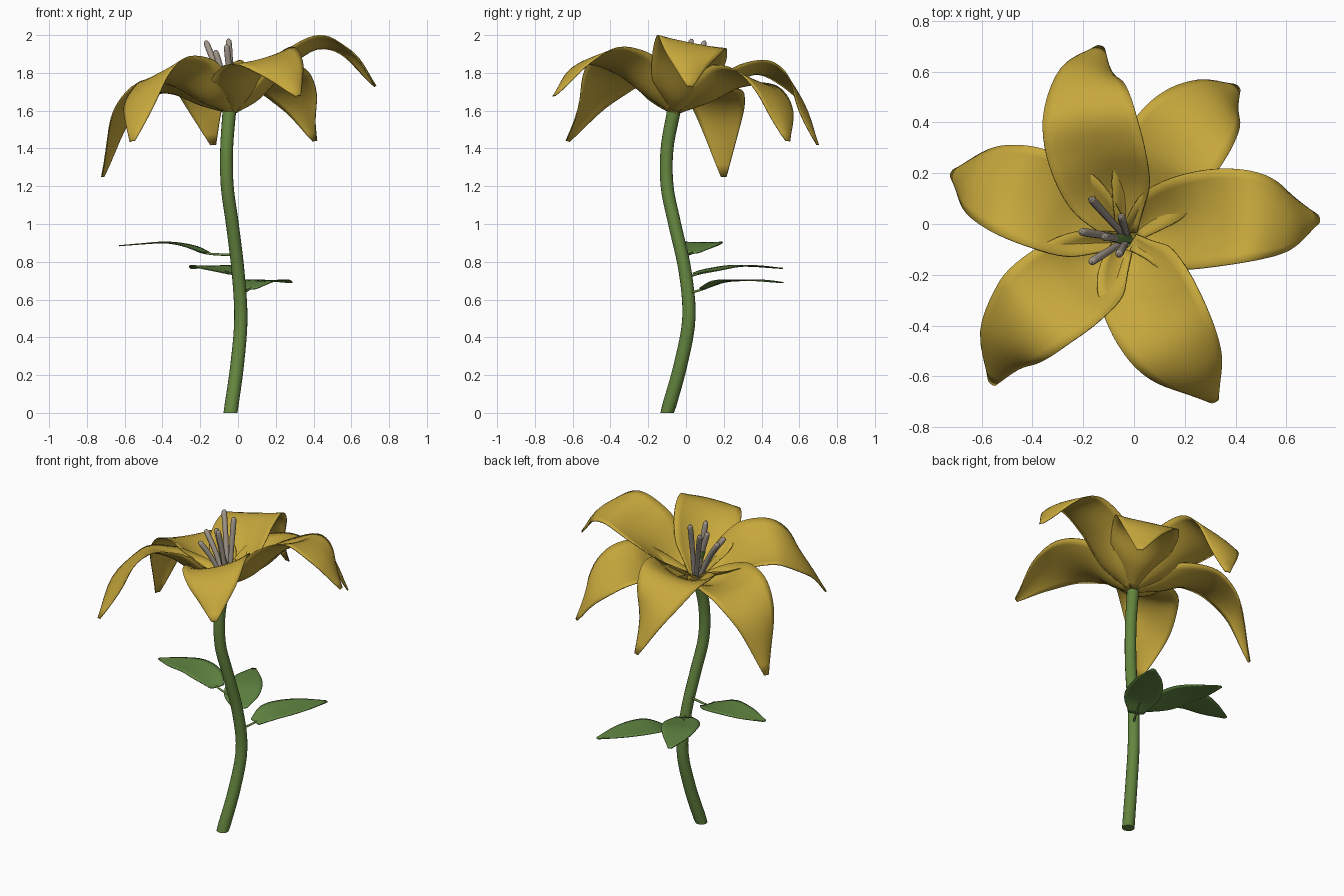
import bpy, math
from mathutils import Vector

if "Cube" in bpy.data.objects:
    bpy.data.objects.remove(bpy.data.objects["Cube"])


def material(name, rgb):
    m = bpy.data.materials.new(name)
    m.diffuse_color = (*rgb, 1)
    m.use_nodes = True
    m.node_tree.nodes["Principled BSDF"].inputs["Base Color"].default_value = m.diffuse_color
    return m


PETAL = material("petal_yellow", (0.57, 0.39, 0.045))
GREEN = material("stem_green", (0.13, 0.24, 0.05))
LEAF = material("leaf_green", (0.12, 0.24, 0.055))
GREY = material("stamen_grey", (0.36, 0.31, 0.26))


def smooth_path(pts, per):
    """Catmull-Rom through points of any dimension."""
    p = [Vector(q) for q in pts]
    p = [2 * p[0] - p[1]] + p + [2 * p[-1] - p[-2]]
    out = []
    for i in range(1, len(p) - 2):
        a, b, c, d = p[i - 1:i + 3]
        for k in range(per):
            t = k / per
            out.append(0.5 * (2 * b + (c - a) * t + (2 * a - 5 * b + 4 * c - d) * t * t
                              + (3 * b - a - 3 * c + d) * t ** 3))
    return out + [p[-2]]


def tangent(path, i):
    a, b = path[max(i - 1, 0)], path[min(i + 1, len(path) - 1)]
    return Vector((b - a)[:3]).normalized()


def make(name, verts, faces, mat, thick=0):
    me = bpy.data.meshes.new(name)
    me.from_pydata(verts, [], faces)
    me.materials.append(mat)
    ob = bpy.data.objects.new(name, me)
    bpy.context.collection.objects.link(ob)
    if thick:
        s = ob.modifiers.new("thickness", 'SOLIDIFY')
        s.thickness, s.offset = thick, 0
    bpy.ops.object.select_all(action='DESELECT')
    ob.select_set(True)
    bpy.context.view_layer.objects.active = ob
    bpy.ops.object.shade_smooth_by_angle(angle=math.radians(50))
    return ob


def tube(name, pts, mat, per=6, sides=16):
    """Round tube along (x, y, z, radius) points, capped at both ends."""
    path = smooth_path(pts, per)
    verts = []
    for i, p in enumerate(path):
        q = Vector((0, 0, 1)).rotation_difference(tangent(path, i))
        for k in range(sides):
            a = 2 * math.pi * k / sides
            v = Vector(p[:3]) + q @ Vector((math.cos(a), math.sin(a), 0)) * p[3]
            v.z = 0 if i == 0 and p[2] == 0 else max(v.z, 0)
            verts.append(v)
    n = len(path)
    faces = [(r * sides + k, r * sides + (k + 1) % sides,
              (r + 1) * sides + (k + 1) % sides, (r + 1) * sides + k)
             for r in range(n - 1) for k in range(sides)]
    faces += [tuple(reversed(range(sides))), tuple(range((n - 1) * sides, n * sides))]
    return make(name, verts, faces, mat)


def blade(name, mid, widths, mat, cup=(0, 0), roll=0, cols=10, per=5):
    """Petal or leaf: a strip along its midline, cupped and rolled across its width."""
    path = smooth_path([(*m, w) for m, w in zip(mid, widths)], per)
    n, verts = len(path), []
    for i, p in enumerate(path):
        t = tangent(path, i)
        side = Vector((-t.y, t.x, 0)).normalized()
        normal = t.cross(side)
        f = i / (n - 1)
        c = cup[1] + (cup[0] - cup[1]) * (1 - f) ** 1.3
        tilt = roll * min(1, f * 2.5)
        for k in range(cols + 1):
            u = 2 * k / cols - 1
            verts.append(Vector(p[:3]) + p[3] * (side * u + normal * (c * u * u + tilt * u)))
    w = cols + 1
    faces = [(r * w + k, (r + 1) * w + k, (r + 1) * w + k + 1, r * w + k + 1)
             for r in range(n - 1) for k in range(cols)]
    return make(name, verts, faces, mat, 0.006)


# Stem
tube("stem", [(-0.04, -0.10, 0, 0.037), (-0.005, -0.03, 0.25, 0.036), (0.015, 0.015, 0.5, 0.035),
              (0.0, -0.005, 0.75, 0.034), (-0.03, -0.06, 1.0, 0.034), (-0.057, -0.10, 1.2, 0.034),
              (-0.06, -0.10, 1.4, 0.034), (-0.045, -0.062, 1.61, 0.036)], GREEN)

# Petals: midline and roll (the edge that sits higher)
W = (0.05, 0.15, 0.19, 0.18, 0.125, 0.015)
petals = {
    "right": ([(-0.01, -0.05, 1.59), (0.12, -0.01, 1.67), (0.28, 0.02, 1.84), (0.45, 0.03, 1.955),
               (0.61, 0.02, 1.90), (0.73, 0.02, 1.73)], -0.2),
    "back_right": ([(-0.02, -0.03, 1.59), (0.06, 0.12, 1.65), (0.13, 0.26, 1.74),
                    (0.23, 0.39, 1.75), (0.33, 0.49, 1.65), (0.41, 0.54, 1.44)], -0.25),
    "back": ([(-0.04, -0.04, 1.59), (-0.10, 0.12, 1.65), (-0.15, 0.28, 1.76), (-0.18, 0.44, 1.81),
              (-0.18, 0.59, 1.70), (-0.13, 0.70, 1.42)], -0.2),
    "left": ([(-0.06, -0.05, 1.59), (-0.2, 0.02, 1.63), (-0.35, 0.09, 1.69), (-0.5, 0.14, 1.69),
              (-0.64, 0.18, 1.56), (-0.72, 0.20, 1.25)], 0.15),
    "front_left": ([(-0.05, -0.08, 1.59), (-0.17, -0.17, 1.65), (-0.29, -0.26, 1.76),
                    (-0.41, -0.36, 1.80), (-0.51, -0.48, 1.69), (-0.56, -0.63, 1.44)], 0.35),
    "front_right": ([(-0.03, -0.08, 1.59), (0.01, -0.2, 1.68), (0.07, -0.32, 1.81),
                     (0.15, -0.46, 1.88), (0.24, -0.59, 1.83), (0.32, -0.70, 1.68)], 0.25),
}
for name, (mid, roll) in petals.items():
    blade("petal_" + name, mid, W, PETAL, (0.85, -0.3), roll)

# Stamens and pistil
tips = [(-0.17, 0.10, 1.97), (-0.21, -0.03, 1.88), (-0.17, -0.15, 1.86),
        (-0.05, 0.03, 1.98), (-0.06, -0.12, 1.95), (-0.12, -0.05, 1.92)]
base = Vector((-0.025, -0.06, 1.60))
for i, tip in enumerate(tips):
    end = Vector(tip)
    start = base + Vector((end.x - base.x, end.y - base.y, 0)) * 0.15
    low = start.lerp(end, 0.5) + Vector((0, 0, 0.02))
    near = start.lerp(end, 0.93)
    tube(f"stamen_{i + 1}", [(*start, 0.013), (*low, 0.015), (*near, 0.016), (*end, 0.006)],
         GREY, 4, 10)
tube("pistil", [(*base, 0.02), (-0.05, -0.06, 1.70, 0.02), (-0.09, -0.05, 1.79, 0.014)], GREEN, 4, 10)

# Leaves on short stalks
LW = (0.045, 0.10, 0.105, 0.075, 0.01)
leaves = {
    "left": ((-0.01, -0.02, 0.835), [(-0.17, 0.03, 0.845), (-0.27, 0.07, 0.88), (-0.38, 0.09, 0.90),
                                     (-0.50, 0.09, 0.895), (-0.63, 0.09, 0.885)]),
    "back": ((0, 0, 0.715), [(-0.03, 0.06, 0.735), (-0.09, 0.16, 0.755), (-0.14, 0.27, 0.775),
                             (-0.19, 0.38, 0.775), (-0.24, 0.51, 0.765)]),
    "right": ((0.01, 0, 0.63), [(0.06, 0.09, 0.655), (0.10, 0.18, 0.69), (0.15, 0.28, 0.70),
                                (0.21, 0.39, 0.70), (0.28, 0.51, 0.69)]),
}
for name, (root, mid) in leaves.items():
    blade("leaf_" + name, mid, LW, LEAF, (0.1, 0), 0, 8, 4)
    tube("leaf_stalk_" + name, [(*root, 0.007), (*mid[0], 0.006), (*mid[1], 0.003)], GREEN, 4, 8)
